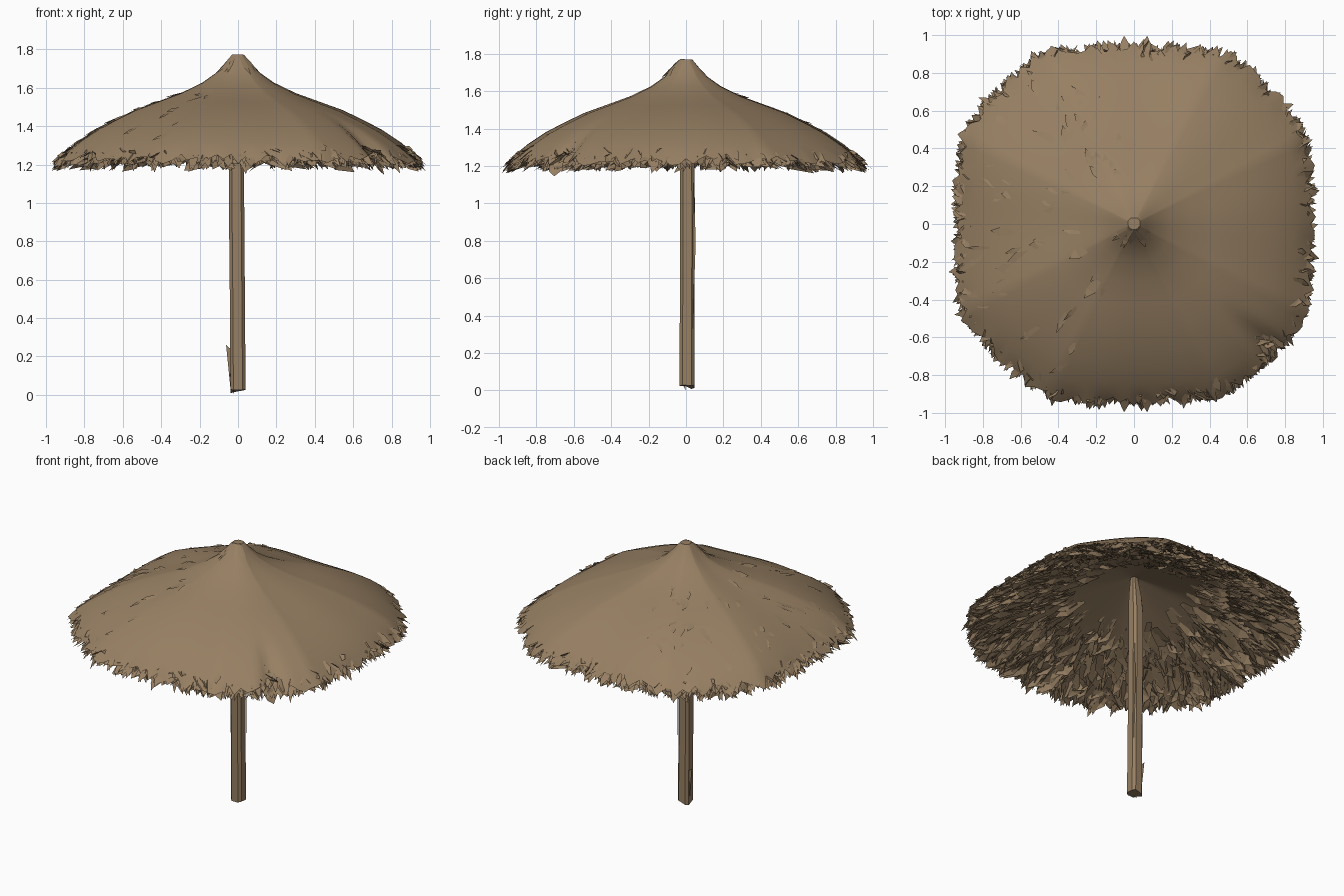
import bpy, bmesh, math, random
from mathutils import Vector

if "Cube" in bpy.data.objects:
    bpy.data.objects.remove(bpy.data.objects["Cube"])

random.seed(11)
rnd = random.uniform

straw = bpy.data.materials.new("straw brown")
straw.diffuse_color = (0.31, 0.215, 0.125, 1)
straw.use_nodes = True
straw.node_tree.nodes["Principled BSDF"].inputs["Base Color"].default_value = straw.diffuse_color

# canopy slopes: (fraction of the rim radius, height)
OUTER = [(0.0, 1.775), (0.035, 1.77), (0.075, 1.725), (0.125, 1.675), (0.20, 1.625),
         (0.32, 1.57), (0.45, 1.525), (0.58, 1.48), (0.70, 1.425), (0.80, 1.375),
         (0.90, 1.312), (0.96, 1.265), (1.0, 1.23), (1.1, 1.14)]
INNER = [(0.0, 1.56), (0.35, 1.445), (0.7, 1.325), (0.9, 1.25), (1.0, 1.205), (1.1, 1.13)]


def height(t, profile=OUTER):
    for (t0, z0), (t1, z1) in zip(profile, profile[1:]):
        if t <= t1:
            return z0 + (z1 - z0) * (t - t0) / (t1 - t0)
    return profile[-1][1]


def rim_radius(a):
    # plan between a rounded square and an octagon
    c, s = abs(math.cos(a)), abs(math.sin(a))
    rounded = 0.94 * (c ** 2.6 + s ** 2.6) ** (-1 / 2.6)
    octagon = min(0.94 / max(c, s), 1.42 / (c + s))
    return (rounded + octagon) / 2


def on_canopy(t, a, lift=0.0, depth=0.0):
    # depth 0 is the outer cover, 1 is the underside
    r = rim_radius(a) * t
    z = height(t) * (1 - depth) + height(t, INNER) * depth
    return Vector((r * math.cos(a), r * math.sin(a), z + lift))


def finish(bm, name, smooth=False):
    mesh = bpy.data.meshes.new(name)
    bm.to_mesh(mesh)
    bm.free()
    mesh.materials.append(straw)
    obj = bpy.data.objects.new(name, mesh)
    bpy.context.collection.objects.link(obj)
    if smooth:
        bpy.ops.object.select_all(action='DESELECT')
        obj.select_set(True)
        bpy.context.view_layer.objects.active = obj
        bpy.ops.object.shade_smooth_by_angle(angle=math.radians(40))
    return obj


def blade(bm, t, a, length, width, lift0, lift1, twist=0.0, skew=0.0, depth=0.0):
    # one pointed leaf of straw running down the slope
    side = Vector((-math.sin(a), math.cos(a), 0)) * width / 2
    roll = Vector((0, 0, rnd(-twist, twist)))
    base = on_canopy(t, a, lift0, depth)
    mid = on_canopy(t + length * 0.6, a + skew * 0.5, (lift0 + lift1) / 2, depth)
    tip = on_canopy(t + length, a + skew, lift1, depth)
    pts = [base - side * 0.6, mid - side - roll, tip, mid + side + roll, base + side * 0.6]
    v = [bm.verts.new(p) for p in pts]
    bm.faces.new((v[0], v[1], v[3], v[4]))
    bm.faces.new((v[1], v[2], v[3]))


def bridge(bm, rings):
    for lo, hi in zip(rings, rings[1:]):
        for s in range(len(lo)):
            n = (s + 1) % len(lo)
            bm.faces.new((lo[s], hi[s], hi[n], lo[n]))


# thatch cover: smooth sheet with a jagged rim and a folded notch
SEG = 160
bm = bmesh.new()
levels = [t for t, z in OUTER[1:-1]]
rings = []
for i, t in enumerate(levels):
    ring = []
    for s in range(SEG):
        a = 2 * math.pi * s / SEG
        tt, lift = t, 0.006 * math.sin(7 * a + 1) * t
        if i == len(levels) - 1:
            tt = t + rnd(-0.035, 0.03)
            lift += rnd(-0.015, 0.01)
        fold = abs(a - math.radians(318))
        if t > 0.75 and fold < 0.08:
            lift -= 0.3 * (t - 0.72) * (1 - fold / 0.08)
        ring.append(bm.verts.new(on_canopy(tt, a, lift)))
    rings.append(ring)
bridge(bm, rings)
bm.faces.new(rings[0])
finish(bm, "thatch_cover", True)

# smooth lining around the top of the pole
bm = bmesh.new()
rings = [[bm.verts.new(on_canopy(t, 2 * math.pi * s / 48, 0, 1)) for s in range(48)]
         for t in (0.55, 0.35, 0.2, 0.02)]
bridge(bm, rings)
finish(bm, "inner_lining", True)

# layered leaves filling the space under the cover
bm = bmesh.new()
for i in range(2600):
    t = math.sqrt(rnd(0.09, 0.84))
    a = rnd(0, 2 * math.pi)
    length = min(rnd(0.09, 0.2), 1.02 - t)
    blade(bm, t, a, length, rnd(0.03, 0.075), rnd(-0.01, 0.005), rnd(-0.03, 0.01),
          0.03, rnd(-0.12, 0.12), rnd(0.55, 1.05))
finish(bm, "underside_thatch")

# ragged fringe around the rim
bm = bmesh.new()
for i in range(300):
    a = 2 * math.pi * (i + rnd(-0.5, 0.5)) / 300
    t = rnd(0.88, 0.95)
    blade(bm, t, a, rnd(0.97, 1.035) - t, rnd(0.02, 0.055), rnd(-0.04, -0.008),
          rnd(-0.035, 0.025), 0.02, rnd(-0.04, 0.04))
for i in range(60):
    a = rnd(0, 2 * math.pi)
    blade(bm, 0.94, a, rnd(0.08, 0.115), rnd(0.03, 0.05), -0.015,
          rnd(-0.035, 0.02), 0.015, rnd(-0.04, 0.04))
# longest tips at the front and back
for deg in (93, 86, 274, 267):
    blade(bm, 0.94, math.radians(deg), 0.12, 0.05, -0.015, 0.01)
finish(bm, "rim_fringe")

# loose straw lying on the weathered side
bm = bmesh.new()
for i in range(60):
    blade(bm, rnd(0.25, 0.85), rnd(1.7, 4.3), rnd(0.06, 0.14), rnd(0.02, 0.06),
          -0.004, rnd(0.004, 0.014), 0.006, rnd(-0.08, 0.08))
finish(bm, "loose_straw")

# straw knot at the peak
bm = bmesh.new()
for i in range(9):
    blade(bm, 0.03, rnd(3.6, 5.8), rnd(0.06, 0.12), rnd(0.02, 0.03), 0.002,
          rnd(0.0, 0.012), 0.005, rnd(-0.2, 0.2))
finish(bm, "peak_straw")

# pole: rough-hewn post with chamfered corners, narrowing inside the canopy
OUTLINE = [(-1, -0.6), (-0.6, -1), (0.6, -1), (1, -0.6), (1, 0.6), (0.6, 1), (-0.6, 1), (-1, 0.6)]
# height, centre x, centre y, half width
SECTIONS = [(0.02, 0.0, 0.005, 0.04), (0.45, -0.003, 0.006, 0.039), (0.85, -0.006, 0.008, 0.04),
            (1.3, -0.01, 0.006, 0.039), (1.42, -0.006, 0.004, 0.034), (1.57, 0.0, 0.0, 0.018)]
bm = bmesh.new()
rings = [[bm.verts.new((cx + x * h, cy + y * h, z + (rnd(-0.012, 0.012) if z < 0.1 else 0)))
          for x, y in OUTLINE] for z, cx, cy, h in SECTIONS]
bridge(bm, rings[::-1])
bm.faces.new(rings[0][::-1])
bm.faces.new(rings[-1])
finish(bm, "pole")

# splinters peeling off the pole
bm = bmesh.new()
for pts in ([(-0.038, 0.02, 0.02), (-0.062, 0.025, 0.26), (-0.04, 0.025, 0.24)],
            [(-0.035, -0.01, 0.05), (-0.02, 0.0, 0.0), (-0.02, -0.03, 0.05)],
            [(0.035, 0.035, 0.3), (0.03, 0.052, 0.8), (0.03, 0.04, 1.15)]):
    bm.faces.new([bm.verts.new(p) for p in pts])
finish(bm, "pole_splinters")
